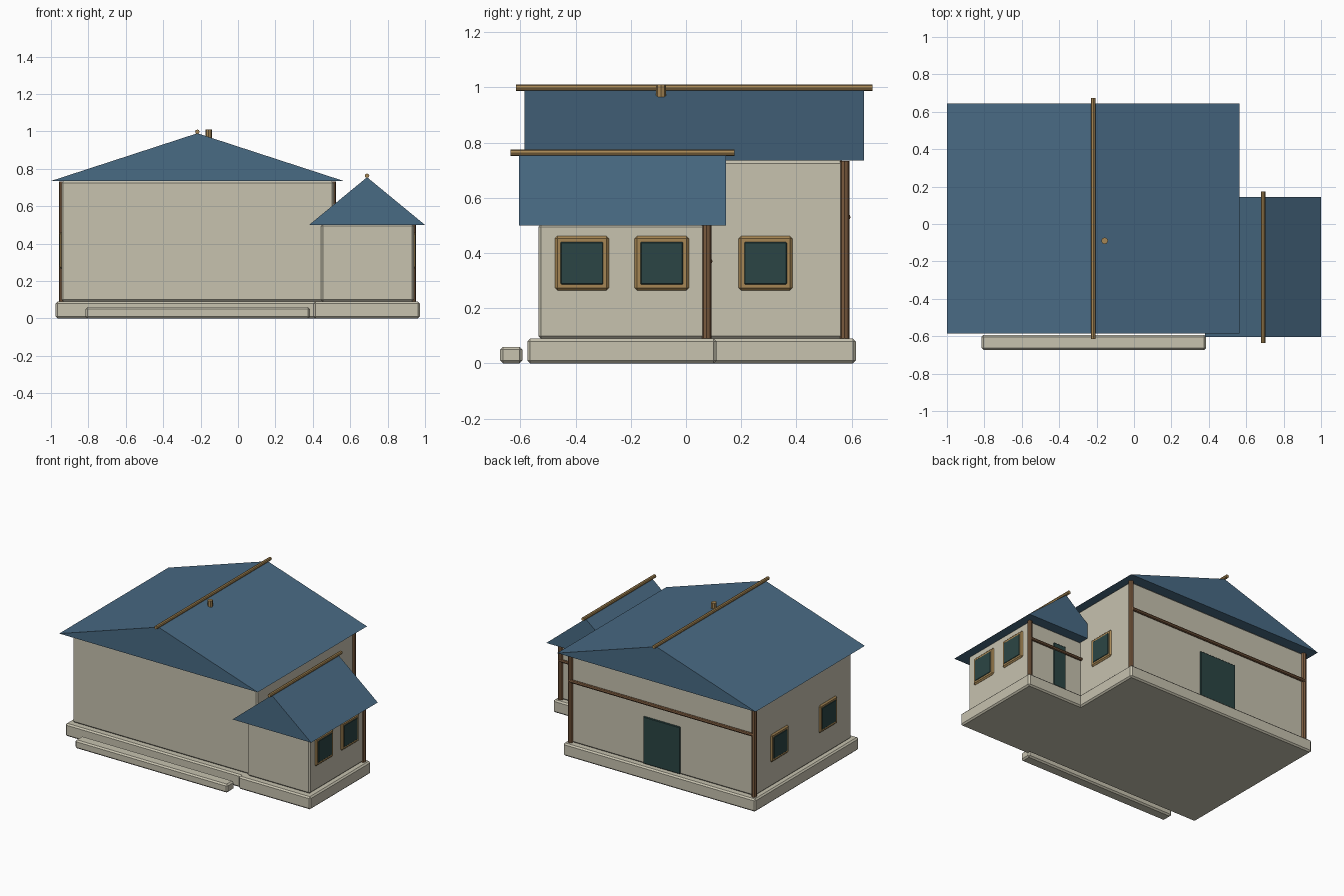
import bpy
import math
from mathutils import Vector

cube = bpy.data.objects.get("Cube")
if cube:
    bpy.data.objects.remove(cube, do_unlink=True)


def material(name, rgb):
    mat = bpy.data.materials.new(name)
    mat.use_nodes = True
    mat.diffuse_color = (*rgb, 1)
    mat.node_tree.nodes["Principled BSDF"].inputs["Base Color"].default_value = (*rgb, 1)
    return mat


PLASTER = material("cream plaster", (0.57, 0.54, 0.43))
ROOF = material("slate blue", (0.066, 0.145, 0.23))
TIMBER = material("brown timber", (0.2, 0.105, 0.05))
TRIM = material("golden wood", (0.38, 0.24, 0.09))
GLASS = material("dark teal", (0.024, 0.06, 0.058))


def add_mesh(name, verts, faces, mat):
    mesh = bpy.data.meshes.new(name)
    mesh.from_pydata(verts, [], faces)
    mesh.materials.append(mat)
    obj = bpy.data.objects.new(name, mesh)
    bpy.context.collection.objects.link(obj)
    return obj


def box(name, xs, ys, zs, mat, bevel=0.01):
    """Bevelled box from the low and high limit on each axis."""
    verts = [(x, y, z) for x in xs for y in ys for z in zs]
    faces = [(0, 1, 3, 2), (4, 6, 7, 5), (0, 4, 5, 1), (2, 3, 7, 6), (0, 2, 6, 4), (1, 5, 7, 3)]
    obj = add_mesh(name, verts, faces, mat)
    mod = obj.modifiers.new("soft edges", "BEVEL")
    mod.width = bevel
    mod.segments = 1
    return obj


def pole(name, start, end, radius, mat, sides=8):
    """Faceted pole between two points."""
    a, b = Vector(start), Vector(end)
    bpy.ops.mesh.primitive_cylinder_add(vertices=sides, radius=radius, depth=(b - a).length,
                                        location=(a + b) / 2)
    obj = bpy.context.object
    obj.name = name
    obj.rotation_euler = (b - a).to_track_quat("Z", "Y").to_euler()
    obj.data.materials.append(mat)
    return obj


def gable_roof(name, x0, x1, y0, y1, eave, ridge):
    """Closed triangular prism with its ridge along y."""
    mid = (x0 + x1) / 2
    verts = [(x, y, z) for y in (y0, y1) for x, z in ((x0, eave), (x1, eave), (mid, ridge))]
    faces = [(0, 1, 2), (5, 4, 3), (0, 3, 4, 1), (1, 4, 5, 2), (2, 5, 3, 0)]
    add_mesh(name, verts, faces, ROOF)
    z = ridge + 0.008
    pole(name + "_ridge_pole", (mid, y0 - 0.03, z), (mid, y1 + 0.03, z), 0.012, TRIM)


def window(name, x, side, y, z=0.363):
    """Framed window on a wall facing +x or -x."""
    for part, half, depth, mat, bevel in (("frame", 0.098, 0.01, TRIM, 0.009),
                                          ("pane", 0.078, 0.013, GLASS, 0.004)):
        xs = sorted((x - side * 0.02, x + side * depth))
        box(f"{name}_{part}", xs, (y - half, y + half), (z - half, z + half), mat, bevel)


# Stone bases and front step
box("main_base", (-0.975, 0.54), (-0.555, 0.615), (0, 0.09), PLASTER)
box("wing_base", (0.405, 0.972), (-0.575, 0.11), (0, 0.09), PLASTER)
box("front_step", (-0.815, 0.385), (-0.673, -0.593), (0, 0.06), PLASTER)

# Walls
box("main_walls", (-0.945, 0.512), (-0.515, 0.575), (0.09, 0.735), PLASTER)
box("wing_walls", (0.445, 0.94), (-0.535, 0.075), (0.09, 0.505), PLASTER)

# Roofs with ridge poles, and the small roof peg
gable_roof("main_roof", -1.0, 0.565, -0.585, 0.645, 0.735, 0.99)
gable_roof("wing_roof", 0.38, 1.0, -0.605, 0.145, 0.5, 0.755)
pole("roof_peg", (-0.157, -0.09, 0.95), (-0.157, -0.09, 1.01), 0.018, TRIM)

# Rear corner posts and rail beams
for label, x, y, top in (("main_left", 0.507, 0.575, 0.733), ("main_right", -0.94, 0.575, 0.733),
                         ("wing_left", 0.935, 0.075, 0.5)):
    pole(label + "_post", (x, y, 0.09), (x, y, top), 0.017, TIMBER)
pole("main_rail", (-0.94, 0.584, 0.53), (0.507, 0.584, 0.53), 0.012, TIMBER)
pole("wing_rail", (0.5, 0.085, 0.37), (0.935, 0.085, 0.37), 0.011, TIMBER)

# Rear doors
box("main_door", (-0.36, -0.07), (0.56, 0.584), (0.095, 0.43), GLASS, 0.004)
box("wing_door", (0.64, 0.74), (0.06, 0.084), (0.095, 0.415), GLASS, 0.004)

# Side windows
for i, y in enumerate((-0.377, -0.088)):
    window(f"wing_window_{i + 1}", 0.94, 1, y)
window("main_left_window", 0.512, 1, 0.288)
for i, y in enumerate((-0.245, 0.3)):
    window(f"main_right_window_{i + 1}", -0.945, -1, y)
